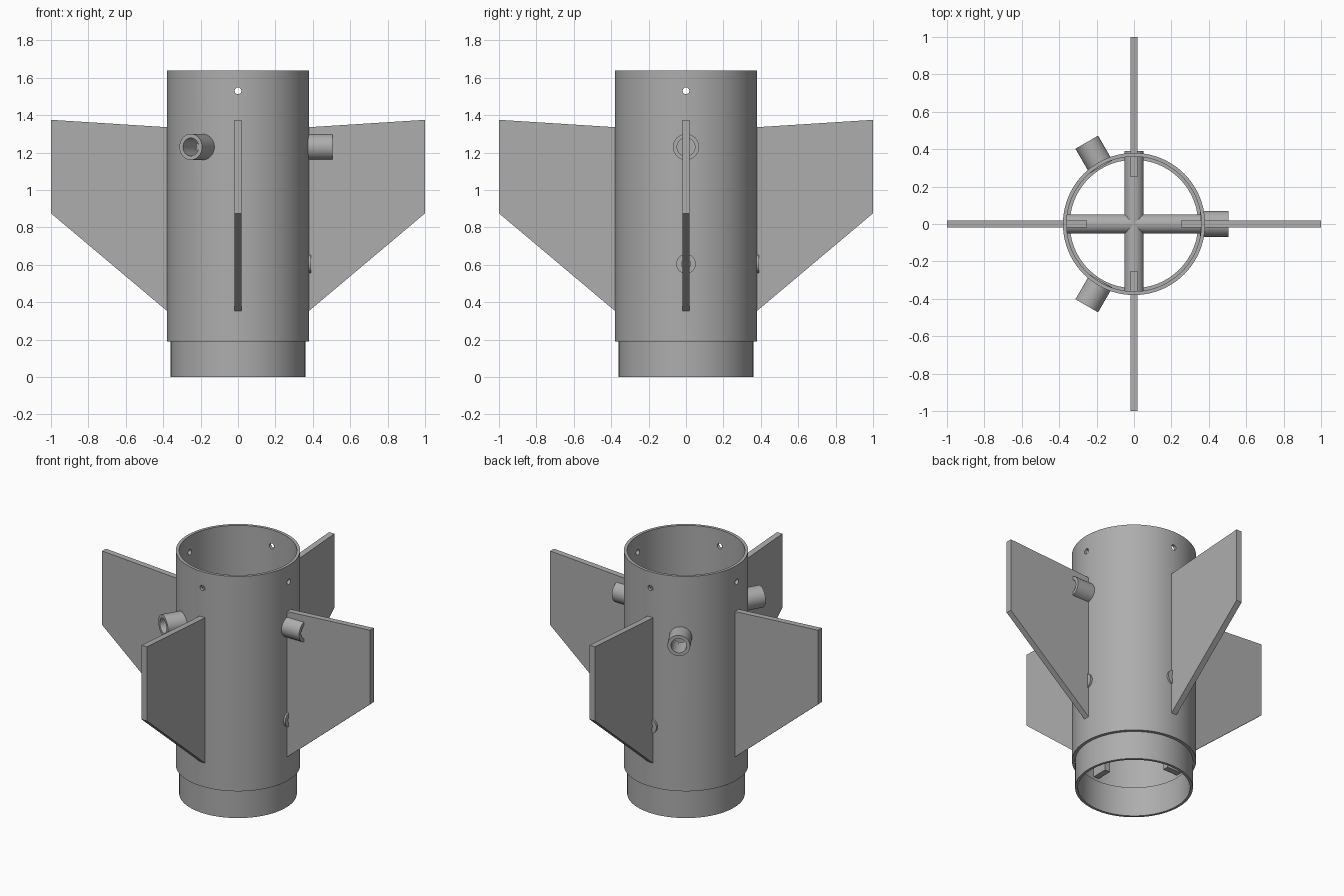
import bpy, bmesh
from math import cos, sin, pi, radians
from mathutils import Matrix

if "Cube" in bpy.data.objects:
    bpy.data.objects.remove(bpy.data.objects["Cube"])

grey = bpy.data.materials.new("plain grey")
grey.use_nodes = True
grey.diffuse_color = (0.42, 0.42, 0.42, 1)
grey.node_tree.nodes["Principled BSDF"].inputs["Base Color"].default_value = (0.42, 0.42, 0.42, 1)


def finish(bm, name, matrix=Matrix()):
    bmesh.ops.recalc_face_normals(bm, faces=bm.faces)
    bm.transform(matrix)
    mesh = bpy.data.meshes.new(name)
    bm.to_mesh(mesh)
    bm.free()
    mesh.materials.append(grey)
    obj = bpy.data.objects.new(name, mesh)
    bpy.context.collection.objects.link(obj)
    return obj


def smooth(obj):
    bpy.ops.object.select_all(action='DESELECT')
    obj.select_set(True)
    bpy.context.view_layer.objects.active = obj
    bpy.ops.object.shade_smooth_by_angle(angle=radians(35))


def lathe(name, profile, sides, matrix=Matrix()):
    """Turn a closed (radius, height) profile around z."""
    bm = bmesh.new()
    rings = [[bm.verts.new((r * cos(2 * pi * i / sides), r * sin(2 * pi * i / sides), z))
              for i in range(sides)] for r, z in profile]
    for a, b in zip(rings, rings[1:] + rings[:1]):
        for i in range(sides):
            j = (i + 1) % sides
            bm.faces.new((a[i], a[j], b[j], b[i]))
    return finish(bm, name, matrix)


def tube(name, outer, inner, start, end, sides, matrix=Matrix()):
    return lathe(name, [(outer, start), (outer, end), (inner, end), (inner, start)], sides, matrix)


def radial(angle, z):
    """Lay the local z axis outward along a compass angle at a height."""
    return (Matrix.Translation((0, 0, z)) @ Matrix.Rotation(angle, 4, 'Z')
            @ Matrix.Rotation(pi / 2, 4, 'Y'))


def drill(body, radius, start, end, matrix):
    bm = bmesh.new()
    bmesh.ops.create_cone(bm, cap_ends=True, segments=32, radius1=radius, radius2=radius,
                          depth=end - start,
                          matrix=Matrix.Translation((0, 0, (start + end) / 2)))
    cutter = finish(bm, "hole_cutter", matrix)
    mod = body.modifiers.new("hole", 'BOOLEAN')
    mod.operation = 'DIFFERENCE'
    mod.solver = 'EXACT'
    mod.object = cutter
    bpy.ops.object.select_all(action='DESELECT')
    bpy.context.view_layer.objects.active = body
    body.select_set(True)
    bpy.ops.object.modifier_apply(modifier=mod.name)
    bpy.data.objects.remove(cutter)


# Main tube with a narrower coupling collar at the bottom
body = lathe("body_tube", [(0.36, 0), (0.36, 0.19), (0.38, 0.19), (0.38, 1.64),
                           (0.36, 1.64), (0.36, 0.19), (0.343, 0.19), (0.343, 0)][2:6], 96)
collar = tube("coupling_collar", 0.36, 0.343, 0, 0.2, 96)

# Pin holes near the rim, and bores behind the side nozzles
for k in range(4):
    drill(body, 0.018, 0.3, 0.45, radial(k * pi / 2, 1.53))
for k in range(3):
    turn = radial(k * 2 * pi / 3, 1.23)
    drill(body, 0.048, 0.3, 0.45, turn)
    smooth(tube("side_nozzle", 0.07, 0.048, 0.352, 0.505, 40, turn))
smooth(body)
smooth(collar)

# Crossing rods through the lower body
for angle in (0, pi / 2):
    smooth(tube("cross_rod", 0.052, 0.024, -0.375, 0.39, 40, radial(angle, 0.605)))

# Four fins, each with a tab reaching inside the tube
outline = [(0.25, 0.23), (0.37, 0.23), (0.37, 0.345), (1, 0.875),
           (1, 1.375), (0.37, 1.335), (0.25, 1.335)]
for k in range(4):
    bm = bmesh.new()
    face = bm.faces.new([bm.verts.new((x, -0.02, z)) for x, z in outline])
    side = bmesh.ops.extrude_face_region(bm, geom=[face])
    bmesh.ops.translate(bm, vec=(0, 0.04, 0),
                        verts=[v for v in side["geom"] if isinstance(v, bmesh.types.BMVert)])
    finish(bm, "fin", Matrix.Rotation(k * pi / 2, 4, 'Z'))
